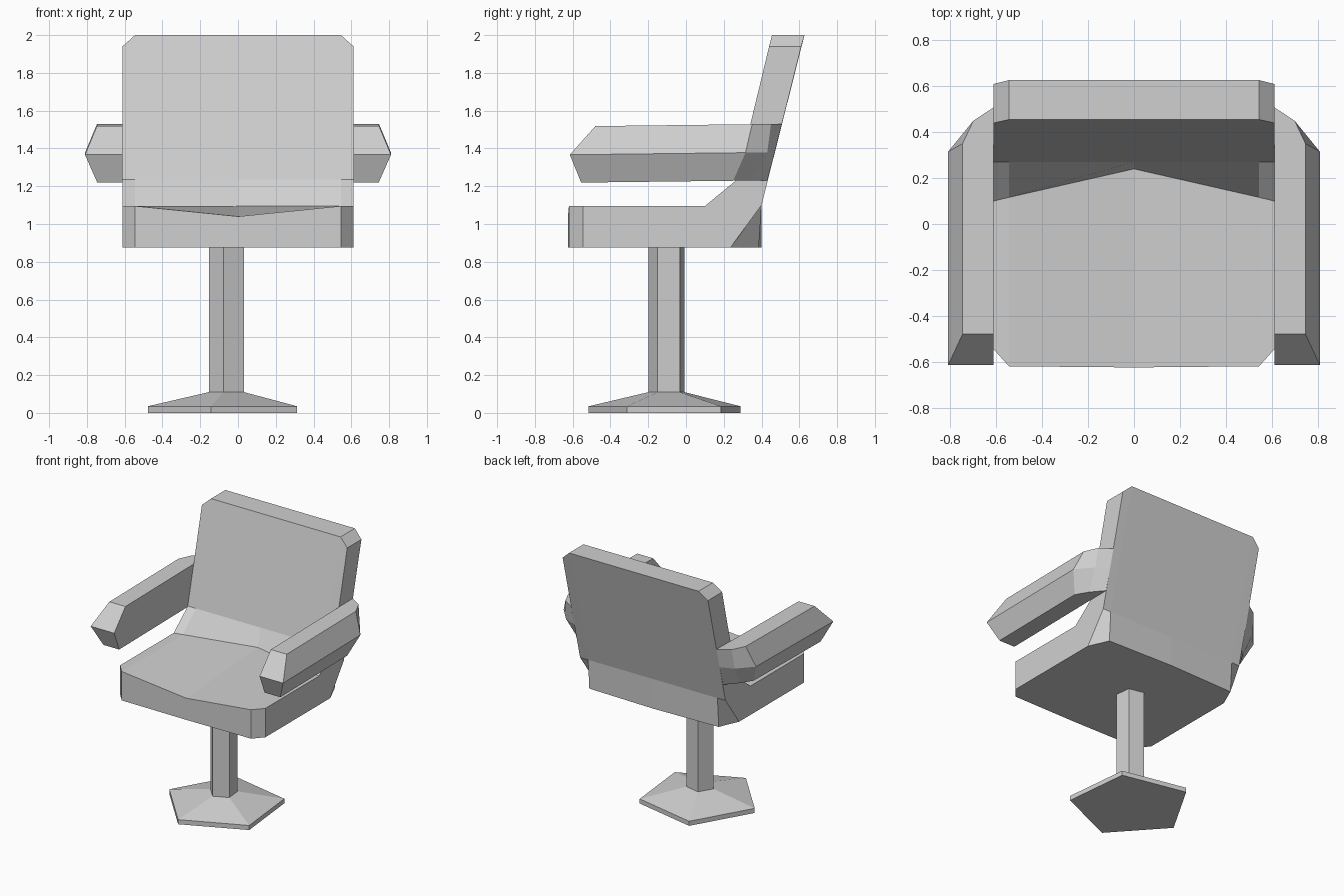
import bpy
import bmesh
from math import cos, sin, radians

default_cube = bpy.data.objects.get("Cube")
if default_cube:
    bpy.data.objects.remove(default_cube, do_unlink=True)


def make_material(name, value):
    colour = (value, value, value, 1)
    material = bpy.data.materials.new(name)
    material.use_nodes = True
    material.diffuse_color = colour
    material.node_tree.nodes["Principled BSDF"].inputs["Base Color"].default_value = colour
    return material


grey = make_material("light_grey", 0.63)


def loft(name, rings):
    """Skin a closed, flat-shaded solid through rings with equal point counts."""
    bm = bmesh.new()
    loops = [[bm.verts.new(point) for point in ring] for ring in rings]
    for lower, upper in zip(loops, loops[1:]):
        for i in range(len(lower)):
            j = (i + 1) % len(lower)
            bm.faces.new((lower[i], lower[j], upper[j], upper[i]))
    bm.faces.new(loops[0])
    bm.faces.new(loops[-1])
    bmesh.ops.recalc_face_normals(bm, faces=bm.faces)
    mesh = bpy.data.meshes.new(name)
    bm.to_mesh(mesh)
    bm.free()
    mesh.materials.append(grey)
    obj = bpy.data.objects.new(name, mesh)
    bpy.context.collection.objects.link(obj)
    return obj


# Pedestal: five-sided foot, sloping collar and column in one solid
def pentagon(radius, z):
    angles = [radians(-102 + 72 * i) for i in range(5)]
    return [(-0.055 + radius * cos(a), -0.1 + radius * sin(a), z) for a in angles]


foot_radius, column_radius = 0.425, 0.1
loft("pedestal", [
    pentagon(foot_radius, 0),
    pentagon(foot_radius, 0.035),
    pentagon(column_radius, 0.11),
    pentagon(column_radius, 0.88),
])


# Seat and backrest: side profiles lofted across the width, corners cut at the ends
seat_bottom, seat_top = 0.875, 1.095
lumbar = (0.27, 1.235)
rear_corner = (0.4, 1.1)


def profile(x, front, front_top, crease, head_front, head_rear, head_z, rear):
    outline = [
        (front, seat_bottom), (front, front_top), (crease, seat_top), lumbar,
        (head_front, head_z), (head_rear, head_z), rear_corner, (rear, seat_bottom),
    ]
    return [(x, y, z) for y, z in outline]


centre = profile(0, -0.625, 1.04, 0.24, 0.455, 0.627, 2, 0.4)
shoulder = profile(0.545, -0.62, seat_top, 0.116, 0.455, 0.627, 2, 0.385)
side = profile(0.612, -0.545, seat_top, 0.1, 0.44, 0.61, 1.94, 0.235)


def mirrored(ring):
    return [(-x, y, z) for x, y, z in ring]


loft("seat_and_backrest",
     [mirrored(side), mirrored(shoulder), centre, shoulder, side])


# Armrests: three plan outlines stacked, wrapping round to the backrest
inner = 0.612


def arm_outline(z, front, outer, bend, corner, end):
    plan = [(inner, front), (outer, front), (outer, bend), corner, (inner, end)]
    return [(x, y, z + 0.012 * y) for x, y in plan]


arm_rings = [
    arm_outline(1.226, -0.555, 0.745, 0.25, (0.69, 0.34), 0.43),
    arm_outline(1.374, -0.615, 0.81, 0.315, (0.71, 0.43), 0.47),
    arm_outline(1.524, -0.48, 0.747, 0.35, (0.7, 0.45), 0.508),
]
loft("left_armrest", arm_rings)
loft("right_armrest", [mirrored(ring) for ring in arm_rings])
